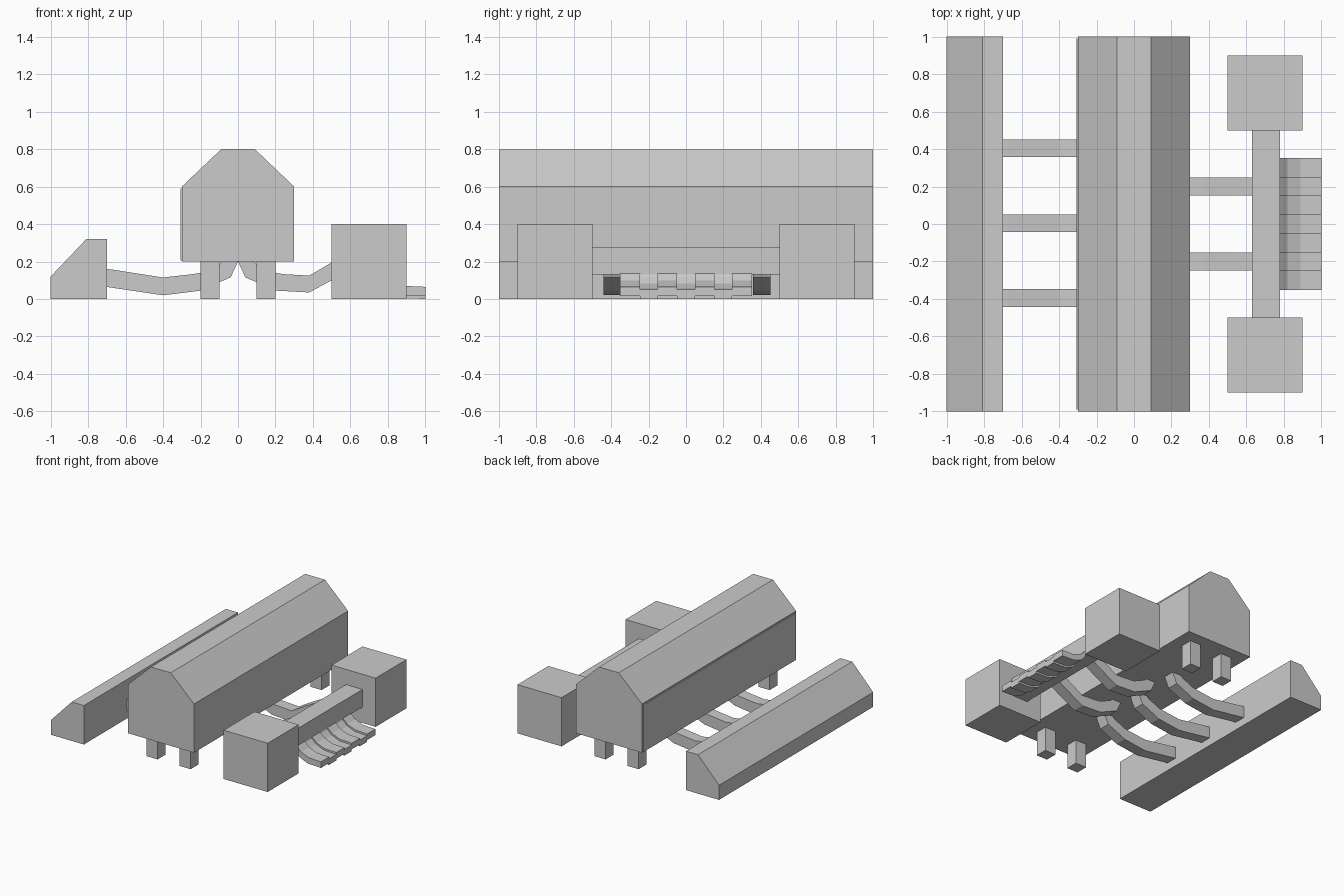
import bpy, bmesh

if "Cube" in bpy.data.objects:
    bpy.data.objects.remove(bpy.data.objects["Cube"])


def prism(name, profile, y0, y1):
    """Extrude an (x, z) outline from y0 to y1."""
    bm = bmesh.new()
    face = bm.faces.new([bm.verts.new((x, y0, z)) for x, z in profile])
    ext = bmesh.ops.extrude_face_region(bm, geom=[face])
    moved = [g for g in ext["geom"] if isinstance(g, bmesh.types.BMVert)]
    bmesh.ops.translate(bm, verts=moved, vec=(0, y1 - y0, 0))
    bmesh.ops.recalc_face_normals(bm, faces=bm.faces)
    mesh = bpy.data.meshes.new(name)
    bm.to_mesh(mesh)
    bm.free()
    obj = bpy.data.objects.new(name, mesh)
    bpy.context.collection.objects.link(obj)
    return obj


def box(name, x0, x1, y0, y1, z0, z1):
    return prism(name, [(x0, z0), (x1, z0), (x1, z1), (x0, z1)], y0, y1)


def shifted(profile, dz):
    return [(x, z + dz) for x, z in profile]


# Long hall with chamfered roof, and the thin panel on its left wall
prism("main_hall", [(-0.3, 0.2), (0.3, 0.2), (0.3, 0.6), (0.09, 0.8),
                    (-0.09, 0.8), (-0.3, 0.6)], -1, 1)
box("left_wall_panel", -0.308, -0.295, -0.99, 0.99, 0.205, 0.59)

# Four legs under the hall
for x in (-0.2, 0.1):
    for y in (-0.9, 0.8):
        box("hall_leg", x, x + 0.1, y, y + 0.1, 0, 0.2)

# Low side building with sloped outer roof
prism("side_building", [(-1, 0), (-0.7, 0), (-0.7, 0.32), (-0.81, 0.32),
                        (-1, 0.12)], -1, 1)

# Two blocks joined by a bar
for y in (-0.9, 0.5):
    box("end_block", 0.5, 0.9, y, y + 0.4, 0, 0.4)
box("cross_bar", 0.63, 0.78, -0.5, 0.5, 0.13, 0.275)

# Sagging arms from the hall to the side building
left_arm = [(-0.72, 0.068), (-0.67, 0.06), (-0.4, 0.02), (-0.2, 0.045),
            (-0.1, 0.09), (-0.04, 0.115), (0, 0.2), (0.01, 0.23),
            (-0.06, 0.23), (-0.1, 0.185), (-0.2, 0.14), (-0.24, 0.133),
            (-0.4, 0.115), (-0.67, 0.157), (-0.72, 0.162)]
for y in (-0.395, 0.005, 0.405):
    prism("left_arm", left_arm, y - 0.047, y + 0.047)

# Sagging arms from the hall to the cross bar
right_arm = [(0.66, 0.19), (0.5, 0.1), (0.38, 0.035), (0.2, 0.045),
             (0.1, 0.09), (0.04, 0.115), (0, 0.2), (-0.01, 0.23),
             (0.06, 0.23), (0.1, 0.185), (0.2, 0.14), (0.24, 0.133),
             (0.38, 0.125), (0.5, 0.195), (0.64, 0.27)]
for y in (-0.2, 0.2):
    prism("right_arm", right_arm, y - 0.047, y + 0.047)

# Curved ramp of seven slats, every other one set slightly lower
slat = [(0.75, 0.15), (0.78, 0.085), (0.81, 0.05), (0.88, 0.02), (1, 0.015),
        (1, 0.065), (0.89, 0.07), (0.82, 0.098), (0.78, 0.135), (0.76, 0.17)]
for i in range(-3, 4):
    low = i % 2 == 0
    half = 0.047 if low else 0.053
    prism("ramp_slat", shifted(slat, -0.015 if low else 0),
          i * 0.1 - half, i * 0.1 + half)
